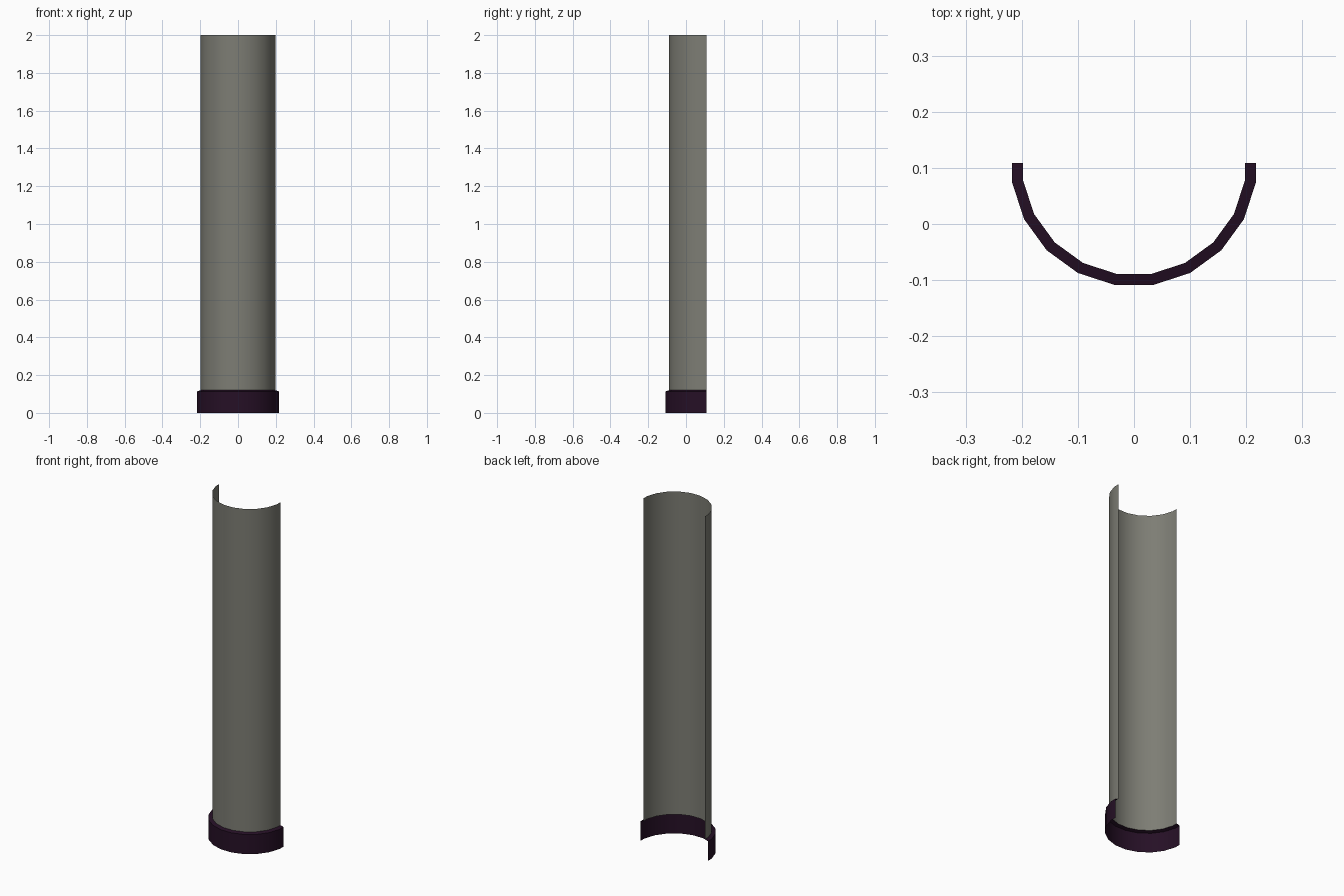
import bpy
import math

if "Cube" in bpy.data.objects:
    bpy.data.objects.remove(bpy.data.objects["Cube"])

CY = 0.1087          # centre of the half circle, at the open back
STEP = math.radians(18)


def material(name, rgb):
    m = bpy.data.materials.new(name)
    m.diffuse_color = (*rgb, 1.0)
    m.use_nodes = True
    m.node_tree.nodes["Principled BSDF"].inputs["Base Color"].default_value = m.diffuse_color
    return m


def arc(r):
    """Half of a 20-sided outline, cut flat at the back, from -x to +x."""
    pts = []
    for i in range(-5, 5):
        a = (i + 0.5) * STEP
        pts.append((r * math.sin(a), CY - r * math.cos(a)))
    x = pts[-1][0]
    return [(-x, CY)] + pts + [(x, CY)]


def half_shell(name, profile, mat):
    """Open sheet sweeping (radius, z) profile, listed bottom to top."""
    verts, faces = [], []
    for r, z in profile:
        verts += [(x, y, z) for x, y in arc(r)]
    n = len(verts) // len(profile)
    for k in range(len(profile) - 1):
        for i in range(n - 1):
            a = k * n + i
            faces.append((a, a + 1, a + n + 1, a + n))
    me = bpy.data.meshes.new(name)
    me.from_pydata(verts, [], faces)
    me.materials.append(mat)
    ob = bpy.data.objects.new(name, me)
    bpy.context.collection.objects.link(ob)
    bpy.ops.object.select_all(action='DESELECT')
    ob.select_set(True)
    bpy.context.view_layer.objects.active = ob
    bpy.ops.object.shade_smooth_by_angle(angle=math.radians(35))
    return ob


stone = material("grey plaster", (0.205, 0.205, 0.175))
dark = material("dark plum", (0.019, 0.005, 0.019))

# Column wall: thin half tube resting on the skirting lip
half_shell("column_wall", [(0.2, 0.12), (0.2, 2.0)], stone)

# Skirting: outer band with a slightly sloped top lip
half_shell("skirting", [(0.22, 0.0), (0.22, 0.114), (0.2, 0.12)], dark)
